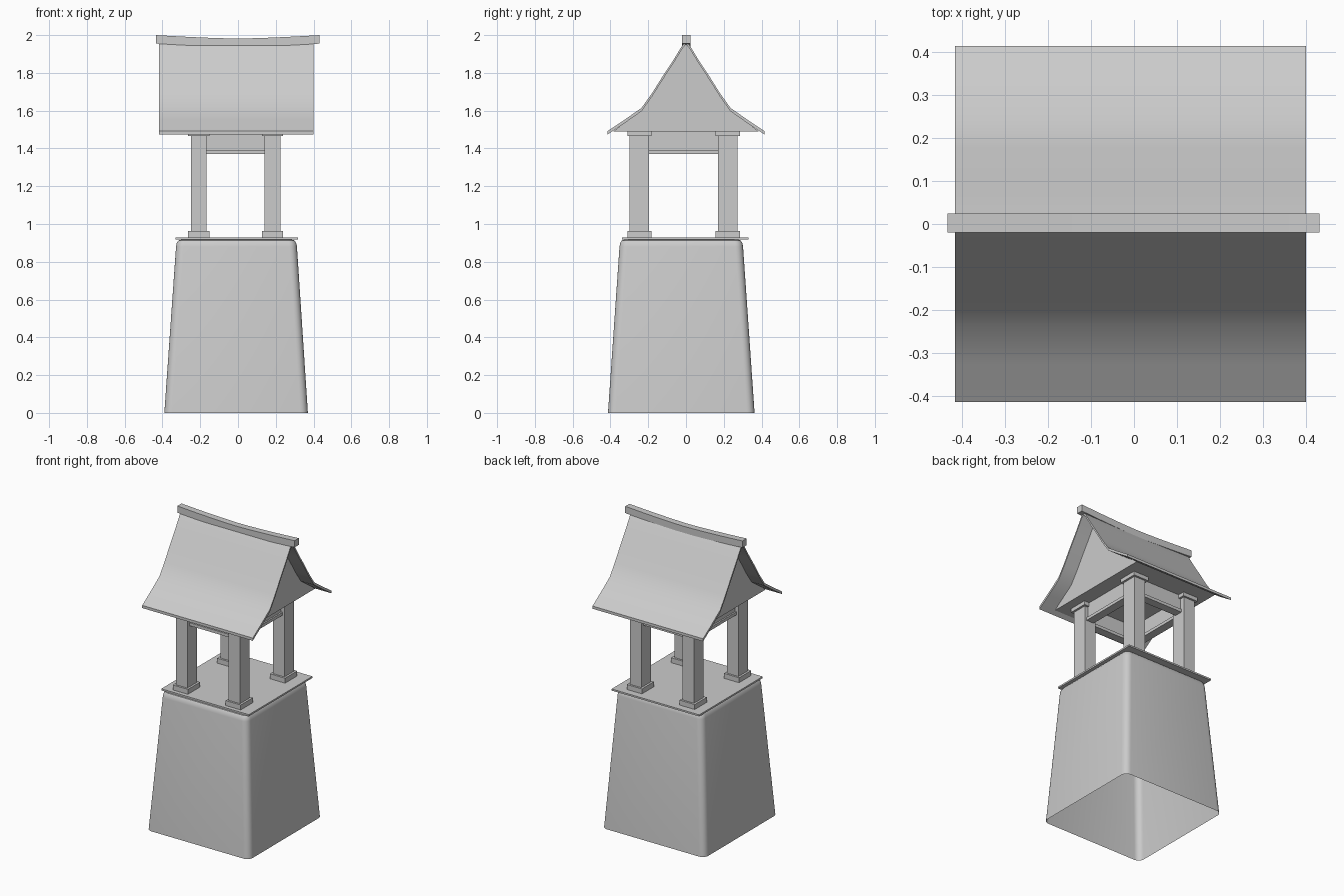
import bpy, bmesh, math
from mathutils import Vector

cube = bpy.data.objects.get("Cube")
if cube:
    bpy.data.objects.remove(cube, do_unlink=True)

grey = bpy.data.materials.new("light grey")
grey.use_nodes = True
colour = (0.6, 0.6, 0.6, 1)
grey.diffuse_color = colour
grey.node_tree.nodes["Principled BSDF"].inputs["Base Color"].default_value = colour


def finish(name, bm, smooth=False):
    bmesh.ops.recalc_face_normals(bm, faces=bm.faces)
    mesh = bpy.data.meshes.new(name)
    bm.to_mesh(mesh)
    bm.free()
    mesh.materials.append(grey)
    obj = bpy.data.objects.new(name, mesh)
    bpy.context.collection.objects.link(obj)
    if smooth:
        bpy.ops.object.select_all(action="DESELECT")
        obj.select_set(True)
        bpy.context.view_layer.objects.active = obj
        bpy.ops.object.shade_smooth_by_angle(angle=math.radians(35))
    return obj


def box(name, x0, x1, y0, y1, z0, z1):
    bm = bmesh.new()
    bmesh.ops.create_cube(bm, size=1)
    for v in bm.verts:
        v.co = Vector(((x0 + x1) / 2 + v.co.x * (x1 - x0),
                       (y0 + y1) / 2 + v.co.y * (y1 - y0),
                       (z0 + z1) / 2 + v.co.z * (z1 - z0)))
    return finish(name, bm)


def loft(bm, rings):
    """Bridge a list of equal closed vertex rings."""
    n = len(rings[0])
    for a, b in zip(rings, rings[1:]):
        for i in range(n):
            j = (i + 1) % n
            bm.faces.new((a[i], a[j], b[j], b[i]))


def prism(name, profile, xs, sag=0, smooth=False):
    """Run a y-z profile along x, dipping by sag in the middle."""
    bm = bmesh.new()
    end = xs[-1]
    rings = [[bm.verts.new((x, y, z - sag * (1 - abs(x / end) ** 1.5)))
              for y, z in profile] for x in xs]
    loft(bm, rings)
    bm.faces.new(rings[0])
    bm.faces.new(rings[-1])
    return finish(name, bm, smooth)


def rounded_ring(bm, x0, x1, y0, y1, z, r, steps=5):
    ring = []
    corners = [(x1 - r, y1 - r), (x0 + r, y1 - r), (x0 + r, y0 + r), (x1 - r, y0 + r)]
    for k, (cx, cy) in enumerate(corners):
        for s in range(steps + 1):
            a = math.pi / 2 * (k + s / steps)
            ring.append(bm.verts.new((cx + r * math.cos(a), cy + r * math.sin(a), z)))
    return ring


# Tapered pedestal with rounded corners, open underneath
bm = bmesh.new()
rings = [rounded_ring(bm, -0.39, 0.37, -0.413, 0.363, 0, 0.04)]
for inset, z in [(0, 0.88), (0.004, 0.9), (0.013, 0.913), (0.03, 0.918)]:
    rings.append(rounded_ring(bm, -0.328 + inset, 0.312 - inset,
                              -0.352 + inset, 0.302 - inset, z, 0.04 - inset / 2))
loft(bm, rings)
bm.faces.new(rings[-1])
finish("pedestal", bm, True)

# Thin floor slab
box("floor_slab", -0.33, 0.317, -0.338, 0.332, 0.918, 0.929)

# Four posts with footings and caps
post_x = {"right": -0.208, "left": 0.182}
post_y = {"front": -0.247, "back": 0.221}
for side, x in post_x.items():
    for end, y in post_y.items():
        for part, hx, hy, z0, z1 in [("post", 0.042, 0.051, 0.929, 1.47),
                                     ("footing", 0.056, 0.064, 0.929, 0.962),
                                     ("cap", 0.056, 0.064, 1.465, 1.49)]:
            box(f"{end}_{side}_{part}", x - hx, x + hx, y - hy, y + hy, z0, z1)

# Beams between the posts, each with a wider strip below
for part, h, z0, z1 in [("beam", 0.018, 1.39, 1.49), ("beam_strip", 0.028, 1.37, 1.39)]:
    for end, y in post_y.items():
        box(f"{end}_{part}", post_x["right"], post_x["left"], y - h, y + h, z0, z1)
    for side, x in post_x.items():
        box(f"{side}_{part}", x - h, x + h, post_y["front"], post_y["back"], z0, z1)

# Flared gable roof
half = [(0.02, 1.945), (0.07, 1.863), (0.125, 1.78), (0.18, 1.692),
        (0.235, 1.615), (0.325, 1.552), (0.415, 1.492)]


def arch(points, apex, drop):
    left = [(-y, z - drop) for y, z in reversed(points)]
    return left + [(0, apex - drop)] + [(y, z - drop) for y, z in points]


outer = arch(half, 1.97, 0)
inner = arch(half, 1.97, 0.018)
prism("roof", outer + inner[::-1], [-0.417, 0.4], smooth=True)

# Closed gable body with a flat ceiling
body = arch(half[:5] + [(0.385, 1.5)], 1.97, 0.01)
prism("gable_body", body, [-0.32, 0.3])

# Sagging ridge bar
bar = [(-0.02, 1.955), (0.024, 1.955), (0.024, 2.0), (-0.02, 2.0)]
prism("ridge_bar", bar, [-0.434 + 0.866 * i / 12 for i in range(13)], sag=0.018)
